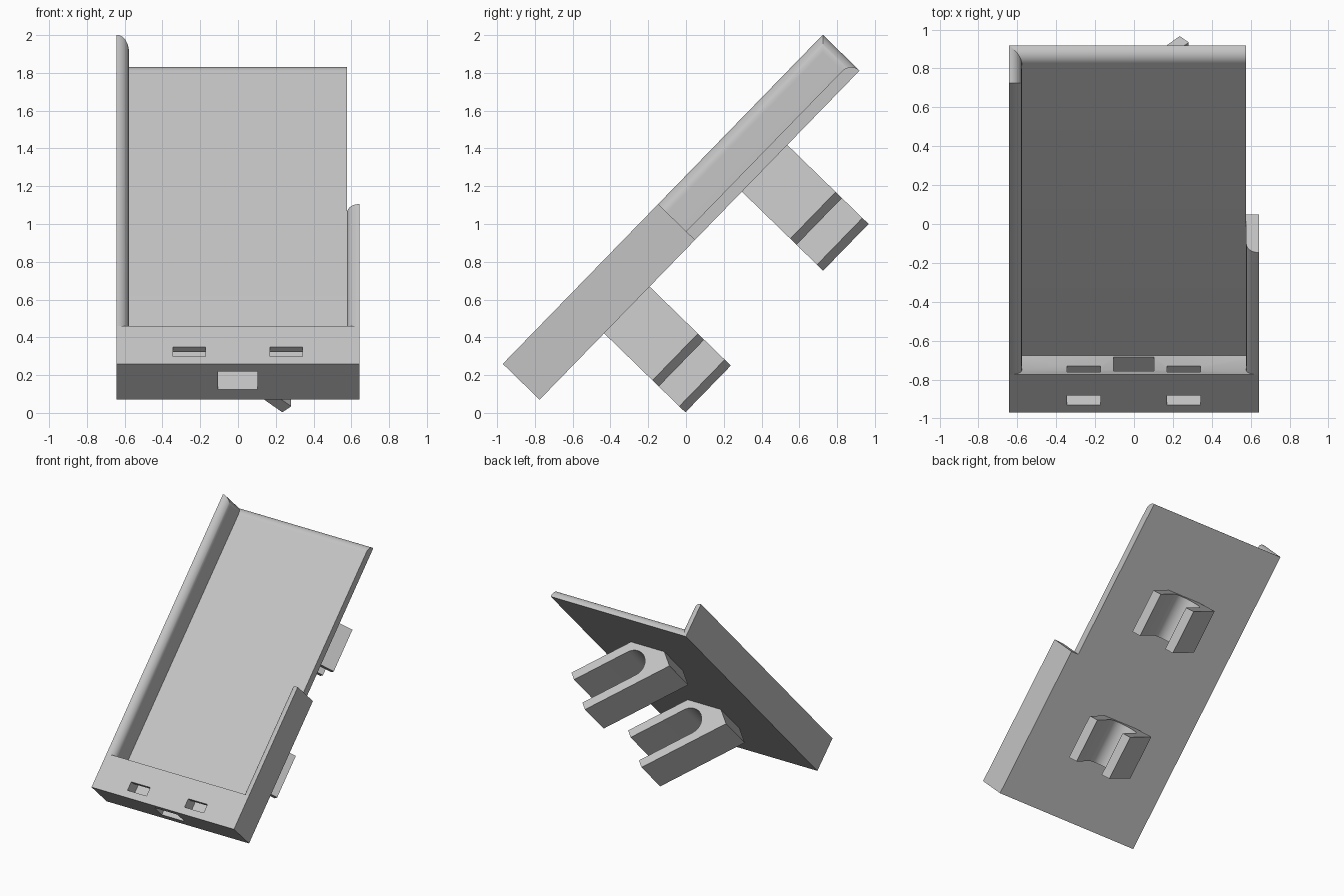
import bpy, bmesh, math
from mathutils import Matrix

if "Cube" in bpy.data.objects:
    bpy.data.objects.remove(bpy.data.objects["Cube"])

# Single plastic colour
mat = bpy.data.materials.new("light_grey_plastic")
mat.use_nodes = True
GREY = (0.55, 0.55, 0.55, 1)
mat.diffuse_color = GREY
mat.node_tree.nodes["Principled BSDF"].inputs["Base Color"].default_value = GREY

# Tray frame: x across, u along the tray, w out of the tray; leaned back
TILT = Matrix.Translation((0, -0.775, 0.07)) @ Matrix.Rotation(math.radians(45.8), 4, 'X')
HALF, INNER = 0.6425, 0.577
LENGTH, DEPTH, FLOOR = 2.43, 0.272, 0.065
SHORT = 1.18
R = HALF - INNER
PLACE = {
    'x': lambda a, b, t: (t, a, b),
    'u': lambda a, b, t: (a, t, b),
    'w': lambda a, b, t: (a, b, t),
}


def arc(cx, cy, r, start, end, n=12):
    return [(cx + r * math.cos(math.radians(start + (end - start) * i / n)),
             cy + r * math.sin(math.radians(start + (end - start) * i / n)))
            for i in range(n + 1)]


def rect(a0, b0, a1, b1):
    return [(a0, b0), (a1, b0), (a1, b1), (a0, b1)]


def prism(name, profile, axis, t0, t1):
    """Extrude a closed profile along one axis of the tray frame."""
    bm = bmesh.new()
    ends = [[bm.verts.new(PLACE[axis](a, b, t)) for a, b in profile] for t in (t0, t1)]
    for ring in ends:
        bm.faces.new(ring)
    n = len(profile)
    for i in range(n):
        j = (i + 1) % n
        bm.faces.new((ends[0][i], ends[0][j], ends[1][j], ends[1][i]))
    bmesh.ops.recalc_face_normals(bm, faces=bm.faces)
    mesh = bpy.data.meshes.new(name)
    bm.to_mesh(mesh)
    bm.free()
    mesh.materials.append(mat)
    ob = bpy.data.objects.new(name, mesh)
    bpy.context.collection.objects.link(ob)
    ob.matrix_world = TILT
    return ob


def combine(ob, tool, operation):
    """Apply a boolean and drop the tool."""
    mod = ob.modifiers.new("cut", 'BOOLEAN')
    mod.operation, mod.object, mod.solver = operation, tool, 'EXACT'
    tool.hide_render = True
    bpy.context.view_layer.update()
    graph = bpy.context.evaluated_depsgraph_get()
    mesh = bpy.data.meshes.new_from_object(ob.evaluated_get(graph))
    ob.modifiers.clear()
    ob.data = mesh
    bpy.data.objects.remove(tool)


# Floor plate with a rounded far edge
floor_profile = [(0.02, 0), (LENGTH, 0)] + arc(LENGTH - FLOOR, 0, FLOOR, 0, 90)[1:] + [(0.02, FLOOR)]
floor = prism("tray_floor", floor_profile, 'x', -HALF, INNER)

# Long wall on the right side: rounded along the top and around the far end
top_round = [(-HALF, 0), (-INNER, 0)] + arc(-HALF, DEPTH - R, R, 0, 90)
end_round = [(-HALF, 0.1), (-INNER, 0.1)] + arc(-HALF, LENGTH - R, R, 0, 90)
long_wall = prism("long_side_wall", top_round, 'u', 0.15, LENGTH + 0.1)
combine(long_wall, prism("end_shape", end_round, 'w', -0.1, 0.5), 'INTERSECT')

# Short wall on the left side, square at its end
short_wall = prism("short_side_wall", [(-x, w) for x, w in top_round], 'u', 0.15, SHORT)

# Thick front wall with an undercut inner face
front_wall = prism("front_wall",
                   [(0, 0), (0.21, 0), (0.21, FLOOR), (0.245, 0.207), (0.28, DEPTH), (0, DEPTH)],
                   'x', -HALF, HALF)
# Sound ducts bend from the top face to the inner face
duct = [(0.055, 0.3), (0.125, 0.3), (0.125, 0.235), (0.4, 0.235), (0.4, 0.165), (0.055, 0.165)]
for x in (-0.345, 0.17):
    combine(front_wall, prism("duct_cutter", duct, 'x', x, x + 0.172), 'DIFFERENCE')
# Plug opening straight through
combine(front_wall, prism("plug_cutter", rect(-0.105, 0.079, 0.103, 0.215), 'u', -0.1, 0.4), 'DIFFERENCE')

# Two U-shaped clips under the floor, opening diagonally
CX, CW, BORE = 0.035, -0.157, 0.107
bore = arc(CX, CW, BORE, 45, 225, 20)
reach = 0.322
arm_in = [(bore[0][0] + reach, bore[0][1] - reach), (bore[-1][0] + reach, bore[-1][1] - reach)]
clip_profile = ([(0.121, 0.02), (0.121, 0), (0.478, -0.357), arm_in[0]] + bore +
                [arm_in[1], (0.235, -0.6), (-0.273, -0.093), (-0.18, 0), (-0.18, 0.02)])
clips = [prism(name, clip_profile, 'u', u, u + 0.345)
         for name, u in (("lower_clip", 0.49), ("upper_clip", 1.536))]

# Smooth the rounds, keep the edges crisp
bpy.ops.object.select_all(action='DESELECT')
for ob in [floor, long_wall, short_wall, front_wall] + clips:
    ob.select_set(True)
bpy.context.view_layer.objects.active = floor
bpy.ops.object.shade_smooth_by_angle(angle=math.radians(30))
